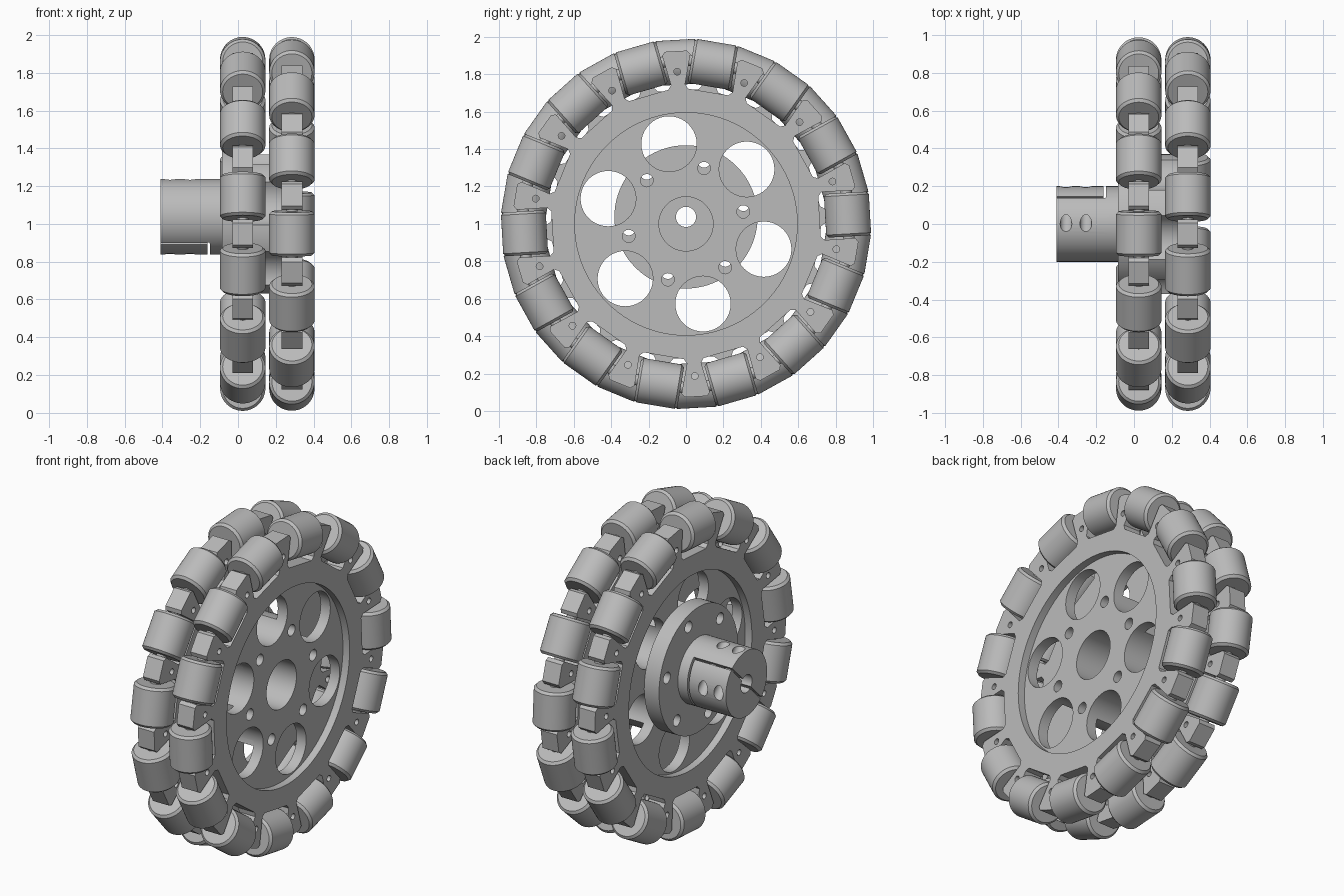
import bpy, bmesh
from math import sin, cos, pi, radians
from mathutils import Matrix, Vector

if "Cube" in bpy.data.objects:
    bpy.data.objects.remove(bpy.data.objects["Cube"])

N = 14                      # rollers per ring
PITCH = 2 * pi / N
HALF = PITCH / 2
ROLL_R, ROLL_LEN, ROLL_DIST = 0.12, 0.234, 0.865
THICK = 0.055               # half thickness of a plate
AXIS_Z = 1.0
HUB_Z = 1.0375              # the hub sits slightly off the wheel axis

grey = bpy.data.materials.new("light_grey")
grey.use_nodes = True
grey.diffuse_color = (0.5, 0.5, 0.5, 1)
grey.node_tree.nodes["Principled BSDF"].inputs["Base Color"].default_value = (0.5, 0.5, 0.5, 1)


def prism(bm, pts, x0, x1):
    """Extrude a (y, z) outline along x."""
    face = bm.faces.new([bm.verts.new((x0, y, z)) for y, z in pts])
    out = bmesh.ops.extrude_face_region(bm, geom=[face])
    moved = [v for v in out["geom"] if isinstance(v, bmesh.types.BMVert)]
    bmesh.ops.translate(bm, verts=moved, vec=(x1 - x0, 0, 0))


def circle(r, y=0, z=AXIS_Z, n=64):
    return [(y + r * cos(2 * pi * i / n), z + r * sin(2 * pi * i / n)) for i in range(n)]


def polar(r, a, z=AXIS_Z):
    return r * cos(a), z + r * sin(a)


def make(name, bm):
    bmesh.ops.recalc_face_normals(bm, faces=bm.faces)
    me = bpy.data.meshes.new(name)
    bm.to_mesh(me)
    bm.free()
    me.materials.append(grey)
    return place(name, me)


def place(name, me, matrix=None):
    ob = bpy.data.objects.new(name, me)
    bpy.context.collection.objects.link(ob)
    if matrix:
        ob.matrix_world = matrix
    return ob


def solid(name, shapes):
    bm = bmesh.new()
    for shape in shapes:
        prism(bm, *shape)
    return make(name, bm)


def boolean(ob, tool, op="DIFFERENCE"):
    """Apply a boolean and discard the tool."""
    mod = ob.modifiers.new("cut", "BOOLEAN")
    mod.operation, mod.object, mod.solver = op, tool, "EXACT"
    dg = bpy.context.evaluated_depsgraph_get()
    me = bpy.data.meshes.new_from_object(ob.evaluated_get(dg))
    ob.modifiers.clear()
    ob.data = me
    bpy.data.objects.remove(tool)


def smooth(me):
    me.shade_smooth()
    me.set_sharp_from_angle(angle=radians(30))


def sixfold(r, dist, start, x0, x1, z=AXIS_Z):
    return [(circle(r, *polar(dist, radians(start + 60 * k), z), 40), x0, x1) for k in range(6)]


def wheel_holes(x0, x1):
    """Centre bore, bolt holes and large lightening holes."""
    return ([(circle(0.145), x0, x1)] + sixfold(0.034, 0.313, 12, x0, x1)
            + sixfold(0.148, 0.437, 42, x0, x1))


def plate_outline(start):
    """Pockets for the rollers between spokes with parallel-sided gaps."""
    pts, w, floor, top = [], 0.129, 0.715, 0.925
    half_top = (top * sin(HALF) - w) / cos(HALF)

    def add(a, radial, side):
        pts.append((radial * cos(a) - side * sin(a), AXIS_Z + radial * sin(a) + side * cos(a)))

    for k in range(N):
        a = start + k * PITCH
        add(a, top - 0.02, -half_top + 0.003)
        add(a, top, -half_top + 0.02)
        add(a, top, half_top - 0.02)
        add(a, top - 0.02, half_top - 0.003)
        for radial, side in ((floor + 0.02, -w), (floor, -w + 0.02),
                             (floor, w - 0.02), (floor + 0.02, w)):
            add(a + HALF, radial, side)
    return pts


# Shared roller and axle meshes
bm = bmesh.new()
bmesh.ops.create_cone(bm, cap_ends=True, segments=48, radius1=ROLL_R, radius2=ROLL_R, depth=ROLL_LEN)
rims = [e for e in bm.edges if abs(e.verts[0].co.z - e.verts[1].co.z) < 1e-4]
bmesh.ops.bevel(bm, geom=rims, offset=0.014, segments=1, affect="EDGES")
roller_src = make("roller", bm)
bm = bmesh.new()
bmesh.ops.create_cone(bm, cap_ends=True, segments=20, radius1=0.03, radius2=0.03, depth=0.28)
axle_src = make("axle", bm)
roller_mesh, axle_mesh = roller_src.data, axle_src.data
for src in (roller_src, axle_src):
    smooth(src.data)
    bpy.data.objects.remove(src)

# Two roller rings, turned half a pitch from each other
for side, cx, out, start in (("left", 0.285, 1, radians(93.3)),
                             ("right", 0.025, -1, radians(93.3) + HALF)):
    plate = solid(side + "_plate", [(plate_outline(start), cx - THICK, cx + THICK)])
    recess = sorted((cx + out * 0.01, cx + out * 0.1))
    boolean(plate, solid("recess_cutter", [(circle(0.595, n=96), *recess)]))
    x0, x1 = cx - 0.1, cx + 0.1
    pins = [(circle(0.018, *polar(0.815, start + k * PITCH), 16), x0, x1) for k in range(N)]
    boolean(plate, solid("hole_cutter", wheel_holes(x0, x1) + pins))
    smooth(plate.data)
    for k in range(N):
        a = start + HALF + k * PITCH
        m = Matrix.Translation((cx, *polar(ROLL_DIST, a))) @ Matrix.Rotation(a, 4, "X")
        place(f"{side}_roller_{k + 1}", roller_mesh, m)
        place(f"{side}_axle_{k + 1}", axle_mesh, m)

# Scalloped spacer between the plates
spacer = solid("spacer", [(circle(0.37), 0.08, 0.23)])
boolean(spacer, solid("hole_cutter", wheel_holes(0, 0.3)))
smooth(spacer.data)

# Flanged clamping hub
hub = solid("clamp_hub", [(circle(0.2, z=HUB_Z), -0.41, -0.05)])
boolean(hub, solid("flange", [(circle(0.383, z=HUB_Z, n=80), -0.085, 0.015)]), "UNION")
boolean(hub, solid("hole_cutter", [(circle(0.054, z=HUB_Z), -0.5, 0.1)]
                   + sixfold(0.034, 0.313, 12, -0.2, 0.1, HUB_Z)))


def diagonal(a0, a1, b0, b1):
    """Rectangle along the 45 degree split line (a) and across it (b)."""
    s = 0.5 ** 0.5
    return [((a + b) * s, HUB_Z + (a - b) * s)
            for a, b in ((a0, b0), (a1, b0), (a1, b1), (a0, b1))]


# Split line, then the relief slit that frees one jaw
boolean(hub, solid("split_cutter", [(diagonal(-0.3, 0.3, -0.006, 0.006), -0.5, -0.15)]))
boolean(hub, solid("relief_cutter", [(diagonal(-0.3, 0.3, 0, 0.3), -0.161, -0.149)]))

# Clamp screw holes across the split
bm = bmesh.new()
across = Vector((0, 1, -1)).normalized()
turn = across.to_track_quat("Z", "Y").to_matrix().to_4x4()
for x in (-0.36, -0.255):
    for offset, shift, length in ((0.1, 0, 0.5), (-0.1, 0.125, 0.27)):
        centre = Vector((x, offset, HUB_Z + offset)) + across * shift
        bmesh.ops.create_cone(bm, cap_ends=True, segments=24, radius1=0.031, radius2=0.031,
                              depth=length, matrix=Matrix.Translation(centre) @ turn)
boolean(hub, make("screw_cutter", bm))
smooth(hub.data)
